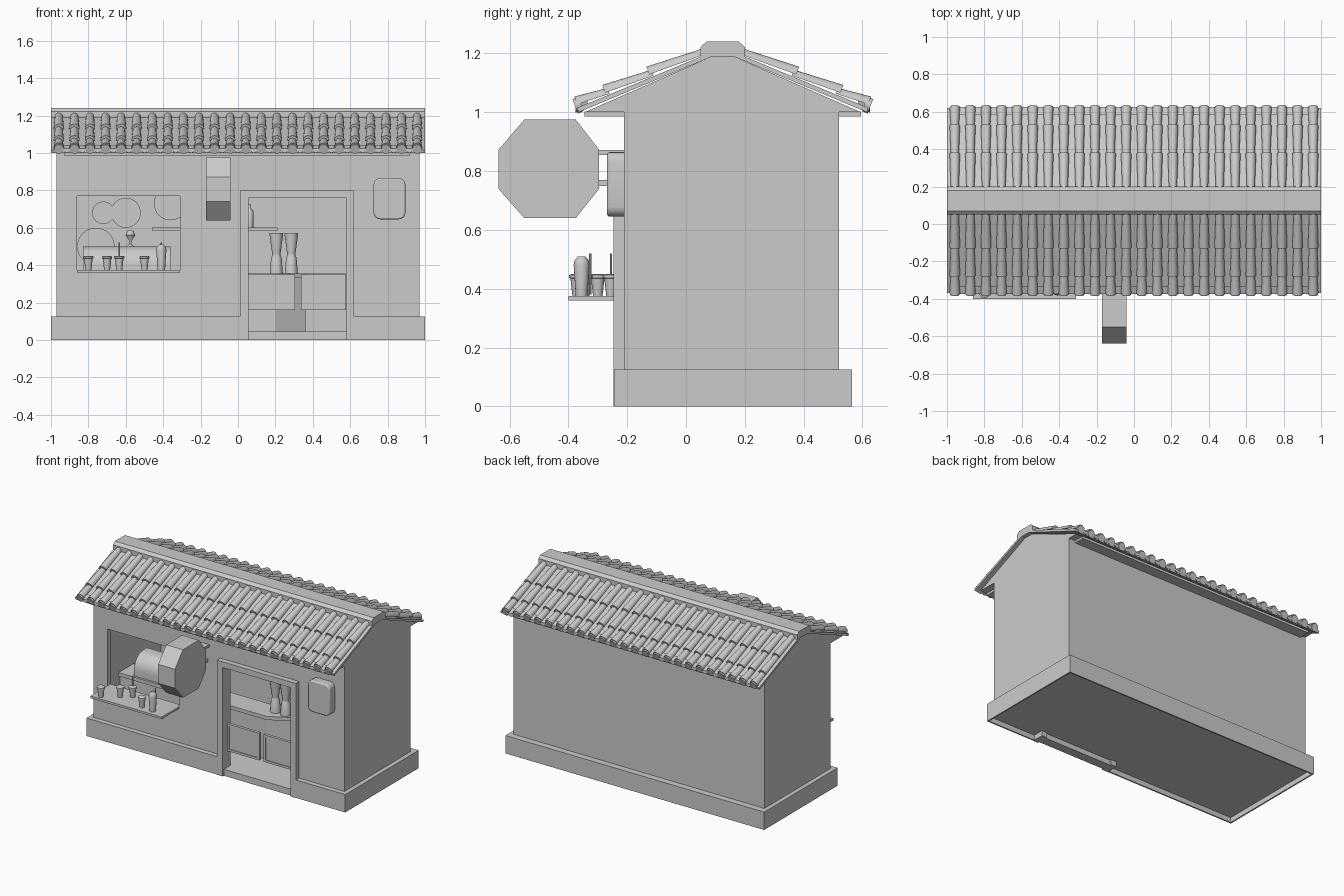
import bpy, bmesh, math
from mathutils import Vector

if "Cube" in bpy.data.objects:
    bpy.data.objects.remove(bpy.data.objects["Cube"])

def finish(name, bm, smooth=False):
    bmesh.ops.recalc_face_normals(bm, faces=bm.faces[:])
    me = bpy.data.meshes.new(name)
    bm.to_mesh(me)
    bm.free()
    ob = bpy.data.objects.new(name, me)
    bpy.context.collection.objects.link(ob)
    if smooth:
        bpy.ops.object.select_all(action='DESELECT')
        ob.select_set(True)
        bpy.context.view_layer.objects.active = ob
        bpy.ops.object.shade_smooth_by_angle(angle=math.radians(40))
    return ob

def loft(bm, rings, caps=True):
    """Skin a list of equal-length closed rings."""
    vs = [[bm.verts.new(p) for p in r] for r in rings]
    n = len(vs[0])
    for a, b in zip(vs, vs[1:]):
        for i in range(n):
            j = (i + 1) % n
            bm.faces.new((a[i], a[j], b[j], b[i]))
    if caps:
        bm.faces.new(vs[0])
        bm.faces.new(vs[-1])

def prism(name, pts, lo, hi, axis='x', smooth=False):
    """Extrude a profile: (y,z) along x, (x,z) along y, (x,y) along z."""
    put = {'x': lambda a, b, c: (c, a, b), 'y': lambda a, b, c: (a, c, b),
           'z': lambda a, b, c: (a, b, c)}[axis]
    bm = bmesh.new()
    loft(bm, [[put(a, b, c) for a, b in pts] for c in (lo, hi)])
    return finish(name, bm, smooth)

def box(name, x0, x1, y0, y1, z0, z1):
    return prism(name, [(x0, y0), (x1, y0), (x1, y1), (x0, y1)], z0, z1, 'z')

def circle(cx, cy, r, n=32):
    return [(cx + r * math.cos(2 * math.pi * i / n), cy + r * math.sin(2 * math.pi * i / n))
            for i in range(n)]

def turned(name, x, y, prof, n=16):
    """Lathe a list of (radius, z)."""
    bm = bmesh.new()
    loft(bm, [[(px, py, z) for px, py in circle(x, y, r, n)] for r, z in prof])
    return finish(name, bm, True)

def cut(ob, cutters):
    for c in cutters:
        m = ob.modifiers.new("cut", 'BOOLEAN')
        m.operation, m.solver, m.object = 'DIFFERENCE', 'EXACT', c
        c.hide_render = True
        c.hide_viewport = True

def bevel(ob, w, seg):
    m = ob.modifiers.new("bevel", 'BEVEL')
    m.width, m.segments = w, seg

# Hollow walls and plinth with door and window openings
room = box("room_cutter", -.94, .94, -.18, .49, .045, 1.1)
door = box("door_cutter", .03, .60, -.4, -.1, -.1, .78)
window = box("window_cutter", -.86, -.31, -.4, -.1, .37, .77)
under = box("underside_cutter", -.99, .99, -.235, .555, -.1, .035)
walls = box("walls", -.97, .97, -.21, .52, .12, 1.0)
cut(walls, [room, door, window])
plinth = box("plinth", -1, 1, -.245, .565, 0, .125)
notch = box("plinth_notch_cutter", .03, .60, -.4, -.17, -.1, .3)
cut(plinth, [under, room, notch])

# Gable, roof deck, ridge and eave boards
prism("gable", [(-.345, 1.0), (.125, 1.206), (.595, 1.0)], -.97, .97)
prism("roof_deck", [(-.365, 1.0), (-.37, 1.015), (.125, 1.22), (.62, 1.015),
                    (.615, 1.0), (.125, 1.205)], -1, 1)
prism("ridge_cap", [(.05, 1.19), (.05, 1.222), (.07, 1.24), (.18, 1.24),
                    (.2, 1.222), (.2, 1.19)], -1, 1)
for nm, y0, y1 in (("front_eave_board", -.345, -.21), ("back_eave_board", .52, .595)):
    box(nm, -.93, .92, y0, y1, .985, 1.002)

# Stepped rows of half-round tiles with round end caps
def arc(x, s, d, lift, r, full=False):
    n = 12 if full else 8
    zc = 1.22 - .414 * d + lift
    out = []
    for i in range(n if full else n + 1):
        a = (2 if full else 1) * math.pi * i / n
        h = r * math.sin(a)
        out.append((x + r * math.cos(a), .125 + s * (d + .35 * h), zc + h * .94))
    return out

for nm, s in (("front_tiles", -1), ("back_tiles", 1)):
    bm = bmesh.new()
    for i in range(24):
        x = -.958 + i * .0833
        for d0, d1 in ((.06, .25), (.235, .40), (.385, .495)):
            loft(bm, [arc(x, s, d0, .002, .021), arc(x, s, d1, .012, .028)])
        loft(bm, [arc(x, s, .482, .008, .026, True), arc(x, s, .502, .008, .026, True)])
        # Drip tile between two columns
        if i < 23:
            xm = x + .0417
            lip = [(-.02, .012), (.02, .012), (.016, -.006), (0, -.014), (-.016, -.006)]
            loft(bm, [[(xm + a, .125 + s * d, 1.22 - .414 * d + b) for a, b in lip]
                      for d in (.46, .5)])
    finish(nm, bm, True)

# Door frame, sill and low swing doors
box("door_post_left", .01, .055, -.247, -.16, 0, .80)
box("door_post_right", .58, .62, -.247, -.16, 0, .80)
box("door_lintel", .055, .58, -.247, -.16, .76, .80)
box("door_sill", .055, .58, -.235, -.17, 0, .045)
for nm, x0, x1 in (("swing_door_left", .057, .305), ("swing_door_right", .338, .578)):
    box(nm + "_panel", x0 + .01, x1 - .01, -.195, -.185, .17, .34)
    box(nm + "_bottom", x0, x1, -.2, -.18, .16, .175)
    box(nm + "_top", x0, x1, -.2, -.18, .335, .35)
    box(nm + "_stile_a", x0, x0 + .014, -.2, -.18, .175, .335)
    box(nm + "_stile_b", x1 - .014, x1, -.2, -.18, .175, .335)

# Serving shelf with cups
box("serving_shelf", -.86, -.31, -.40, -.18, .36, .375)
for i, (x, y) in enumerate(((-.80, -.37), (-.70, -.30), (-.50, -.345), (-.635, -.255))):
    turned("cup_%d" % i, x, y, [(.016, .375), (.023, .435), (.027, .437), (.027, .446), (.02, .45)])
turned("tall_bottle", -.41, -.355, [(.02, .375), (.027, .48), (.024, .497), (.012, .51)])
for nm, x, y in (("straw_a", -.635, -.255), ("straw_b", -.41, -.325)):
    turned(nm, x, y, [(.004, .38), (.004, .52)], 8)

# Hanging octagonal sign and brackets
prism("sign", [(-.55, .975), (-.375, .975), (-.295, .872), (-.295, .74), (-.375, .64),
               (-.55, .64), (-.638, .74), (-.638, .872)], -.17, -.04)
box("sign_bracket_top", -.135, -.075, -.30, -.2, .855, .872)
box("sign_bracket_bottom", -.125, -.085, -.30, -.2, .75, .77)

# Rounded wall plaque
plaque = []
for cx, cz, a0 in ((.86, .83, 0), (.76, .83, 90), (.76, .68, 180), (.86, .68, 270)):
    for k in range(5):
        a = math.radians(a0 + k * 22.5)
        plaque.append((cx + .035 * math.cos(a), cz + .035 * math.sin(a)))
bevel(prism("wall_plaque", plaque, -.268, -.2, 'y', True), .008, 2)

# Interior counter and curved display case
prism("counter_body", [(-.94, .04), (.2, .04), (.36, .13), (.36, .3), (.19, .3),
                       (.19, .18), (-.94, .18)], .04, .33, 'z')
prism("counter_top", [(-.94, .025), (.205, .025), (.375, .12), (.575, .12), (.575, .315),
                      (.18, .315), (.18, .19), (-.94, .19)], .33, .355, 'z')
case = [(.18, .355), (.18, .5)] + [(.14 - .1 * math.sin(a), .4 + .1 * math.cos(a))
        for a in [k * math.pi / 16 for k in range(9)]] + [(.04, .355)]
prism("display_case", case, -.83, -.36, 'x', True)
turned("sundae_glass", -.575, .13, [(.02, .5), (.006, .512), (.006, .53), (.026, .56), (.015, .585)])

# Two blenders
for i, x in enumerate((.205, .285)):
    turned("blender_%d" % i, x, .12, [(.035, .355), (.028, .44), (.022, .45), (.022, .46),
                                      (.036, .56), (.036, .572)], 12)

# Back wall shelf, bottle and round panels
box("back_shelf", -.46, .21, .38, .49, .585, .6)
turned("shelf_bottle", .06, .43, [(.022, .6), (.022, .69), (.01, .705), (.01, .725)])
for i, (x, z, r) in enumerate(((-.72, .68, .06), (-.6, .68, .08), (-.36, .73, .09),
                               (-.76, .5, .1), (.45, .63, .065), (.25, .44, .135))):
    prism("wall_disc_%d" % i, circle(x, z, r), .478 + .001 * i, .492, 'y', True)
